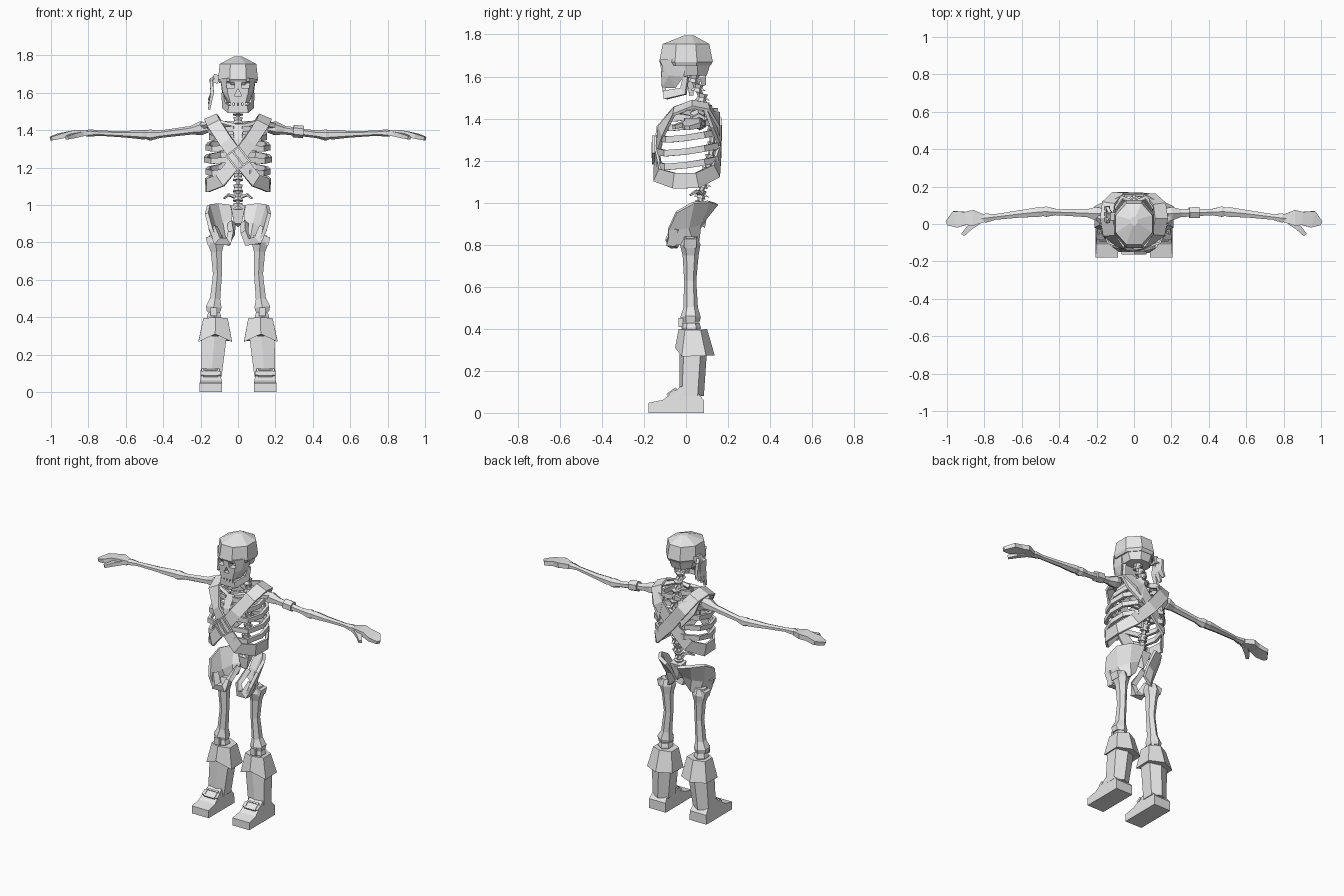
import bpy
import bmesh
from math import sin, cos, pi, radians
from mathutils import Vector, Matrix

default_cube = bpy.data.objects.get("Cube")
if default_cube:
    bpy.data.objects.remove(default_cube, do_unlink=True)

GREY = (0.8, 0.8, 0.8, 1)
material = bpy.data.materials.new("bone grey")
material.use_nodes = True
material.diffuse_color = GREY
material.node_tree.nodes["Principled BSDF"].inputs["Base Color"].default_value = GREY


def finish(name, bm):
    bmesh.ops.recalc_face_normals(bm, faces=bm.faces)
    mesh = bpy.data.meshes.new(name)
    bm.to_mesh(mesh)
    bm.free()
    mesh.materials.append(material)
    obj = bpy.data.objects.new(name, mesh)
    bpy.context.collection.objects.link(obj)
    return obj


def loft(name, rings, closed=False):
    """Skin a list of equal rings of points."""
    bm = bmesh.new()
    rows = [[bm.verts.new(p) for p in ring] for ring in rings]
    count = len(rows[0])
    pairs = list(zip(rows, rows[1:]))
    if closed:
        pairs.append((rows[-1], rows[0]))
    else:
        bm.faces.new(rows[0])
        bm.faces.new(rows[-1])
    for a, b in pairs:
        for i in range(count):
            j = (i + 1) % count
            bm.faces.new((a[i], a[j], b[j], b[i]))
    return finish(name, bm)


def sweep(name, points, sizes, out=(0, 0, 1), sides=4, closed=False):
    """Sweep a section along a path; sizes are half extents (across, outward)."""
    points = [Vector(p) for p in points]
    n = len(points)
    if not isinstance(sizes, list):
        sizes = [sizes] * n
    stretch = 1 / cos(pi / sides)
    rings = []
    for i, p in enumerate(points):
        ahead = points[(i + 1) % n] if closed else points[min(i + 1, n - 1)]
        behind = points[i - 1] if closed or i else points[0]
        tangent = (ahead - behind).normalized()
        normal = Vector(out(p) if callable(out) else out)
        across = tangent.cross(normal).normalized()
        normal = across.cross(tangent)
        w, h = sizes[i]
        ring = []
        for k in range(sides):
            a = 2 * pi * (k + 0.5) / sides
            ring.append(p + (across * w * cos(a) + normal * h * sin(a)) * stretch)
        rings.append(ring)
    return loft(name, rings, closed)


def hull(name, points):
    bm = bmesh.new()
    for p in points:
        bm.verts.new(p)
    bmesh.ops.convex_hull(bm, input=bm.verts)
    return finish(name, bm)


def box(name, centre, size, turn=0, axis="Y"):
    bm = bmesh.new()
    place = Matrix.Translation(centre) @ Matrix.Rotation(radians(turn), 4, axis)
    bmesh.ops.create_cube(bm, size=1, matrix=place @ Matrix.Diagonal((*size, 1)))
    return finish(name, bm)


def flip(points, s):
    return [(x * s, y, z) for x, y, z in points]


def oval(rx, ry, z, y=0, sides=8):
    return [(rx * cos((k + .5) * 2 * pi / sides), y + ry * sin((k + .5) * 2 * pi / sides), z)
            for k in range(sides)]


def rect(x0, x1, y0, y1, z, s):
    return flip([(x0, y0, z), (x1, y0, z), (x1, y1, z), (x0, y1, z)], s)


def frame(name, centre, w, h, bar, turn, axis, plane):
    """Rectangular buckle frame; plane maps flat coordinates to space."""
    spin = Matrix.Rotation(radians(turn), 3, axis)
    path = [Vector(centre) + spin @ Vector(plane(a * w, b * h))
            for a, b in ((-1, -1), (1, -1), (1, 1), (-1, 1))]
    sweep(name, path, (bar, bar), spin @ Vector(plane(0, 0, 1)), closed=True)


# Head: headscarf, skull with cut sockets, jaw and teeth
loft("headscarf", [oval(.108, .126, 1.652), oval(.116, .138, 1.67),
                   oval(.106, .12, 1.755), oval(.02, .025, 1.795, .015)])
loft("skull_back", [oval(.08, .08, 1.605, .025), oval(.1, .115, 1.66, .01)])
skull = hull("skull_face", [(s * x, y, z) for s in (1, -1) for x, y, z in (
    (.04, -.115, 1.545), (.058, -.05, 1.545), (.055, -.116, 1.6), (.082, -.08, 1.605),
    (.085, -.01, 1.6), (.06, -.122, 1.68), (.095, -.07, 1.68), (.095, 0, 1.68))])
cutters = [box("socket_cutter", (s * .04, -.115, 1.643), (.044, .07, .036)) for s in (1, -1)]
cutters.append(hull("nose_cutter", [(x, y, z) for y in (-.15, -.09) for x, z in (
    (-.02, 1.583), (.02, 1.583), (0, 1.622))]))
for cutter in cutters:
    cutter.hide_render = True
    cut = skull.modifiers.new("cut", "BOOLEAN")
    cut.object = cutter
    cut.solver = "EXACT"
bpy.context.view_layer.update()
carved = bpy.data.meshes.new_from_object(skull.evaluated_get(bpy.context.evaluated_depsgraph_get()))
skull.modifiers.clear()
skull.data = carved
for cutter in cutters:
    bpy.data.objects.remove(cutter, do_unlink=True)
half_jaw = [(.076, 0, 1.6), (.068, -.012, 1.53), (.045, -.098, 1.512)]
sweep("jaw", half_jaw + flip(half_jaw[::-1], -1),
      [(.012, .01), (.02, .01), (.02, .012), (.02, .012), (.02, .01), (.012, .01)],
      lambda p: (p.x, p.y - .03, 0))
for i in (-1.5, -.5, .5, 1.5):
    box("upper_tooth", (i * .022, -.106, 1.54), (.014, .012, .026))
    box("lower_tooth", (i * .022, -.1, 1.535), (.012, .012, .018))
# Headscarf knot and loose tails on the right
box("scarf_knot", (-.118, .04, 1.675), (.035, .045, .045), 20)
for i, end in enumerate((1.51, 1.54, 1.56)):
    y = .02 + i * .03
    sweep("scarf_tail", [(-.115, .04, 1.685), (-.142, y, 1.665), (-.138, y, 1.6),
                         (-.155, y + .005, end)],
          [(.012, .008), (.014, .008), (.016, .009), (.01, .006)], (1, 0, .4))

# Spine
spine = [(.035, 1.59), (.055, 1.545), (.075, 1.5), (.095, 1.45), (.115, 1.39), (.125, 1.33),
         (.125, 1.27), (.115, 1.21), (.1, 1.15), (.08, 1.09), (.07, 1.04), (.068, .99)]
for y, z in spine:
    sweep("vertebra", [(0, y - .005, z - .018), (0, y, z), (0, y + .003, z + .018)],
          [(.026, .024), (.019, .018), (.025, .023)], (0, 1, 0), 6)
    hull("vertebra_spine", [(x, y + a, z + b) for x in (-.007, .007)
                            for a, b in ((.01, .01), (.01, -.01), (.04, -.015))])
sweep("spinal_core", [(0, y, z) for y, z in spine], (.012, .012), (0, 1, 0), 6)
hull("sacrum", [(x, y, z) for x, y, z in (
    (-.04, .05, 1), (.04, .05, 1), (-.04, .11, .99), (.04, .11, .99),
    (-.02, .06, .9), (.02, .06, .9), (0, .09, .88))])
sweep("sternum", [(0, -.07, 1.43), (0, -.11, 1.35), (0, -.13, 1.22)],
      [(.03, .01), (.022, .01), (.012, .008)], (0, -1, 0))

# Rib pairs: (height, width, front reach, end x)
ribs = ((1.43, .115, .085, .02), (1.385, .145, .105, .02), (1.33, .165, .125, .02),
        (1.265, .172, .135, .03), (1.2, .165, .135, .06))
for s, side in ((1, "left"), (-1, "right")):
    for z, w, f, end in ribs:
        sweep(side + "_rib", flip([
            (.01, .12, z), (w * .55, .145, z + .005), (w * .92, .085, z - .008), (w, 0, z - .022),
            (w * .8, -f * .72, z - .03), (end, -f, z - .022)], s),
            (.015, .009), lambda p: (p.x, p.y - .02, 0))
    sweep(side + "_floating_rib", flip([(.01, .07, 1.04), (.05, .05, 1.055), (.075, .02, 1.035)], s),
          [(.012, .008), (.009, .006), (.004, .004)])

    # Shoulder blade and collarbone
    hull(side + "_shoulder_blade", [(s * x, y + t, z) for t in (0, .016) for x, y, z in (
        (.05, .145, 1.43), (.17, .085, 1.44), (.15, .115, 1.36), (.08, .15, 1.27))])
    sweep(side + "_collarbone", flip([(.02, -.065, 1.42), (.09, -.05, 1.44), (.19, .04, 1.425)], s),
          [(.016, .014), (.011, .011), (.02, .016)], sides=5)

    # Arm bones, flared at the joints
    sweep(side + "_upper_arm", flip([(.165, .055, 1.415), (.2, .055, 1.41), (.25, .058, 1.4),
                                     (.42, .064, 1.378), (.47, .066, 1.374), (.49, .066, 1.374)], s),
          [(.028, .025), (.036, .032), (.021, .02), (.017, .017), (.028, .026), (.022, .02)], sides=6)
    sweep(side + "_forearm", flip([(.48, .066, 1.376), (.51, .064, 1.376), (.6, .055, 1.378),
                                   (.74, .038, 1.384), (.79, .032, 1.385), (.815, .03, 1.383)], s),
          [(.022, .02), (.026, .022), (.02, .015), (.015, .012), (.024, .017), (.018, .014)], sides=6)
    sweep(side + "_hand", flip([(.8, .03, 1.382), (.86, .033, 1.386), (.9, .03, 1.38),
                                (.955, .025, 1.368), (1, .005, 1.355)], s),
          [(.02, .014), (.042, .016), (.035, .015), (.045, .013), (.012, .01)])
    sweep(side + "_thumb", flip([(.835, .012, 1.38), (.88, -.02, 1.37), (.915, -.058, 1.36)], s),
          [(.016, .012), (.015, .012), (.01, .009)])

    # Pelvis half: flared sheet with a lower arch
    grid = [[(.168, -.045, .955), (.158, .035, 1), (.11, .11, 1.005), (.04, .145, .995)],
            [(.145, -.085, .87), (.125, .01, .88), (.085, .065, .9), (.035, .085, .92)],
            [(.115, -.085, .8), (.11, .035, .8), (.07, .055, .82), (.035, .05, .86)]]
    bm = bmesh.new()
    rows = [[bm.verts.new(p) for p in flip(row, s)] for row in grid]
    for a, b in zip(rows, rows[1:]):
        for i in range(3):
            bm.faces.new((a[i], a[i + 1], b[i + 1], b[i]))
    wing = finish(side + "_pelvis_wing", bm)
    wall = wing.modifiers.new("thickness", "SOLIDIFY")
    wall.thickness = .02
    wall.offset = 0
    sweep(side + "_pelvis_arch", flip([(.135, -.05, .88), (.105, -.07, .81), (.055, -.06, .803),
                                       (.035, -.045, .85), (.035, .05, .9)], s),
          [(.02, .018), (.024, .022), (.022, .018), (.016, .013), (.016, .015)], (.3, 1, .2))

    # Leg bones and knee
    sweep(side + "_thigh_bone", flip([(.118, .02, .84), (.118, .02, .8), (.115, .022, .75),
                                      (.11, .02, .63), (.122, .022, .5), (.13, .022, .455),
                                      (.13, .022, .43)], s),
          [(.035, .03), (.046, .042), (.03, .033), (.024, .025), (.027, .03), (.042, .042),
           (.036, .036)], (0, 1, 0), 6)
    box(side + "_thigh_knob", (s * .15, .02, .81), (.035, .06, .045), s * 15)
    sweep(side + "_shin_bone", flip([(.128, .025, .36), (.128, .025, .405), (.128, .025, .428)], s),
          [(.03, .03), (.038, .04), (.03, .034)], (0, 1, 0), 6)
    box(side + "_kneecap", (s * .13, -.025, .43), (.035, .02, .045))

    # Boot: flaring cuff with a peaked hem, shaft, foot and buckle
    top = [(.055, -.005, .395), (.12, -.035, .4), (.185, -.005, .395),
           (.185, .07, .395), (.12, .1, .4), (.055, .07, .395)]
    hem = [(.032, -.02, .268), (.122, -.052, .31), (.212, -.02, .268),
           (.212, .095, .272), (.122, .137, .272), (.032, .095, .272)]
    loft(side + "_boot_cuff", [flip(top, s), flip(hem, s)])
    shaft = [(.06, -.01), (.125, -.032), (.195, -.01), (.195, .07), (.125, .1), (.06, .07)]
    ankle = [(.088, -.02), (.143, -.03), (.2, -.02), (.2, .055), (.143, .085), (.088, .055)]
    loft(side + "_boot_shaft", [flip([(x, y, z) for x, y in ring], s)
                                for ring, z in ((shaft, .3), (ankle, .08))])
    profile = [(-.178, 0), (-.178, .048), (-.11, .062), (-.025, .125), (.04, .115), (.085, .06), (.085, 0)]
    loft(side + "_boot_foot", [[(s * (x + t * max(0, z - .05)), y, z) for y, z in profile]
                               for x, t in ((.085, .2), (.205, -.15))])
    frame(side + "_boot_buckle", (s * .145, -.068, .101), .036, .022, .006, 37, "X",
          lambda a, b, c=0: (a, b, c))
    box(side + "_boot_strap", (s * .145, -.065, .095), (.11, .035, .016), 37, "X")

# Armband on the left upper arm
sweep("armband", [(.295, .06, 1.396), (.35, .062, 1.39)], (.029, .029), sides=6)

# Crossed straps looping over a shoulder and under the opposite ribs
loop = [(.145, .03, 1.468), (.13, -.055, 1.435), (.065, -.118, 1.34), (0, -.138, 1.25),
        (-.095, -.13, 1.13), (-.162, -.055, 1.105), (-.168, .05, 1.105), (-.11, .135, 1.15),
        (0, .155, 1.27), (.085, .155, 1.38), (.135, .105, 1.455)]
for s, grow, name in ((1, 1, "left_shoulder_strap"), (-1, 1.05, "right_shoulder_strap")):
    sweep(name, [(x * s, y * grow, z) for x, y, z in loop], (.037, .007),
          lambda p: (p.x, p.y, max(0, p.z - 1.33) * 2.5), closed=True)
frame("strap_buckle", (0, -.155, 1.25), .04, .048, .007, -38, "Y", lambda a, b, c=0: (a, -c, b))
box("strap_buckle_prong", (0, -.158, 1.25), (.01, .01, .09), -38)
